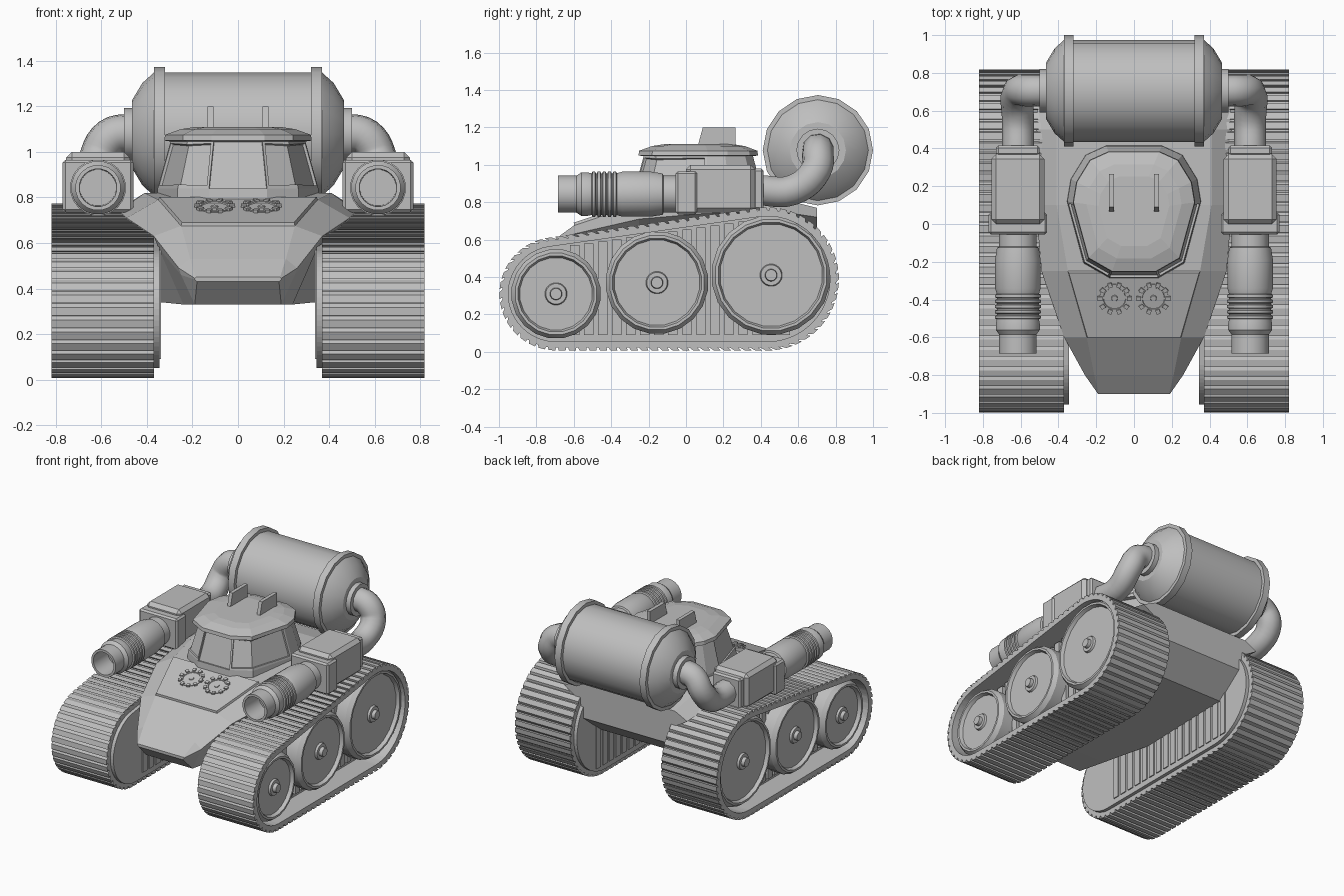
import bpy, bmesh, math
from mathutils import Vector, Matrix
from mathutils.geometry import convex_hull_2d

cube = bpy.data.objects.get("Cube")
if cube:
    bpy.data.objects.remove(cube, do_unlink=True)

GREY = (0.52, 0.52, 0.52, 1)
metal = bpy.data.materials.new("plain grey")
metal.use_nodes = True
metal.diffuse_color = GREY
metal.node_tree.nodes["Principled BSDF"].inputs["Base Color"].default_value = GREY


def finish(name, bm, smooth=None, bevel=0):
    bmesh.ops.remove_doubles(bm, verts=bm.verts, dist=1e-5)
    bmesh.ops.recalc_face_normals(bm, faces=bm.faces)
    me = bpy.data.meshes.new(name)
    bm.to_mesh(me)
    bm.free()
    ob = bpy.data.objects.new(name, me)
    bpy.context.collection.objects.link(ob)
    me.materials.append(metal)
    if bevel:
        mod = ob.modifiers.new("Bevel", "BEVEL")
        mod.width, mod.segments = bevel, 1
    if smooth:
        bpy.ops.object.select_all(action="DESELECT")
        ob.select_set(True)
        bpy.context.view_layer.objects.active = ob
        bpy.ops.object.shade_smooth_by_angle(angle=math.radians(smooth))
    return ob


def loft(bm, rings, caps=True, closed=False):
    """Skin a list of equal-length point rings."""
    vr = [[bm.verts.new(p) for p in ring] for ring in rings]
    n = len(vr[0])
    faces = []
    pairs = list(zip(vr, vr[1:])) + ([(vr[-1], vr[0])] if closed else [])
    for a, b in pairs:
        faces.append([bm.faces.new((a[i], a[(i + 1) % n], b[(i + 1) % n], b[i])) for i in range(n)])
    if caps and not closed:
        bm.faces.new(vr[0])
        bm.faces.new(vr[-1])
    return faces


def prism(name, outline, x0, x1, bevel=0):
    """Extrude a (y, z) outline along x."""
    bm = bmesh.new()
    loft(bm, [[(x, y, z) for y, z in outline] for x in (x0, x1)])
    return finish(name, bm, bevel=bevel)


def lathe(name, profile, axis, loc, n=20, smooth=35, turn=0.0):
    """Revolve (distance, radius) pairs about the axis through loc."""
    axis = Vector(axis).normalized()
    u = axis.orthogonal().normalized()
    v = axis.cross(u)
    bm = bmesh.new()
    angles = [math.tau * (i + turn) / n for i in range(n)]
    rings = [[Vector(loc) + axis * d + (u * math.cos(a) + v * math.sin(a)) * max(r, 1e-4)
              for a in angles] for d, r in profile]
    loft(bm, rings)
    return finish(name, bm, smooth)


def box(bm, x0, x1, y0, y1, z0, z1):
    m = Matrix.Translation(((x0 + x1) / 2, (y0 + y1) / 2, (z0 + z1) / 2))
    bmesh.ops.create_cube(bm, size=1, matrix=m @ Matrix.Diagonal((x1 - x0, y1 - y0, z1 - z0, 1)))


def belt(offset):
    """Outline of a belt around the front and rear rollers."""
    pts = []
    for cy, cz, r in ((-0.695, 0.31, 0.305), (0.435, 0.39, 0.385)):
        for i in range(64):
            a = math.tau * i / 64
            pts.append(Vector((cy + (r + offset) * math.cos(a), cz + (r + offset) * math.sin(a))))
    return [pts[i] for i in convex_hull_2d(pts)]


def along(path, t):
    """Point at fraction t of a closed path."""
    lens = [(path[(i + 1) % len(path)] - p).length for i, p in enumerate(path)]
    d = (t % 1) * sum(lens)
    for i, length in enumerate(lens):
        if d <= length:
            return path[i].lerp(path[(i + 1) % len(path)], d / length)
        d -= length
    return path[0]


# Hull: sections run from keel to deck edge
sections = [
    (-0.90, (0.18, 0.43), (0.19, 0.44), (0.19, 0.445), (0.185, 0.45)),
    (-0.80, (0.19, 0.33), (0.25, 0.46), (0.26, 0.49), (0.21, 0.53)),
    (-0.60, (0.24, 0.33), (0.35, 0.58), (0.37, 0.63), (0.25, 0.675)),
    (-0.25, (0.34, 0.34), (0.36, 0.62), (0.49, 0.71), (0.35, 0.79)),
    (0.10, (0.35, 0.35), (0.37, 0.64), (0.52, 0.74), (0.41, 0.82)),
    (0.50, (0.35, 0.36), (0.37, 0.64), (0.52, 0.75), (0.41, 0.82)),
    (0.70, (0.35, 0.52), (0.37, 0.64), (0.50, 0.72), (0.40, 0.77)),
]
bm = bmesh.new()
skins = loft(bm, [[(x, y, z) for x, z in half] + [(-x, y, z) for x, z in reversed(half)]
                  for y, *half in sections])
bmesh.ops.inset_region(bm, faces=[skins[2][3]], thickness=0.05, depth=0)
bmesh.ops.inset_region(bm, faces=[skins[2][3]], thickness=0.006, depth=-0.015)
finish("hull", bm)

# Cabin with recessed windows and an overhanging roof
half = [(0.13, -0.29), (0.27, -0.21), (0.36, 0.12), (0.34, 0.24), (0.26, 0.37), (0.15, 0.42)]
outline = half + [(-x, y) for x, y in reversed(half)]


def cabin_ring(z, k):
    return [(x * k, 0.07 + (y - 0.07) * k, z) for x, y in outline]


bm = bmesh.new()
walls = loft(bm, [cabin_ring(*p) for p in ((0.74, 1.0), (0.84, 0.98), (1.05, 0.82))])[1]
for pane in ([walls[11]], walls[0:2], walls[9:11]):
    bmesh.ops.inset_region(bm, faces=pane, thickness=0.018, depth=0)
    bmesh.ops.inset_region(bm, faces=pane, thickness=0.003, depth=-0.012)
finish("cabin", bm)
bm = bmesh.new()
loft(bm, [cabin_ring(*p) for p in ((1.045, 0.80), (1.05, 0.90), (1.075, 0.89), (1.10, 0.70), (1.11, 0.52))])
finish("cabin_roof", bm)

# Round toothed hatches on the nose
up = Vector((0, -0.31, 0.95))
for s in (-1, 1):
    spot = (s * 0.103, -0.385, 0.735)
    lathe("nose_hatch", [(0, 0), (0, 0.08), (0.03, 0.08), (0.03, 0.06), (0.018, 0.055),
                         (0.018, 0.02), (0.03, 0.015), (0.03, 0)], up, spot, 20)
    bm = bmesh.new()
    for i in range(10):
        a = math.tau * i / 10
        m = Matrix.Translation(spot) @ up.to_track_quat("Z", "Y").to_matrix().to_4x4()
        m = m @ Matrix.Rotation(a, 4, "Z") @ Matrix.Translation((0.077, 0, 0.023))
        bmesh.ops.create_cube(bm, size=1, matrix=m @ Matrix.Diagonal((0.024, 0.022, 0.03, 1)))
    finish("hatch_teeth", bm)

# Large tank lying across the rear
side = [(0.32, 0.27), (0.32, 0.295), (0.37, 0.295), (0.37, 0.27), (0.42, 0.225), (0.465, 0.15),
        (0.465, 0.115), (0.50, 0.115), (0.50, 0.0)]
lathe("tank", [(-x, r) for x, r in reversed(side)] + side, (1, 0, 0), (0, 0.705, 1.078), 16, 30)

for s in (-1, 1):
    word = "left" if s > 0 else "right"
    prism(word + "_roof_fin", [(0.06, 1.09), (0.09, 1.20), (0.265, 1.20), (0.265, 1.09)], s * 0.107, s * 0.133)

    # Track with raised slats
    count = 80
    outer, inner = belt(-0.017), belt(-0.05)
    tread = belt(-0.002)
    loops = [[], []]
    for i in range(count):
        for f, path in ((0.0, outer), (0.2, outer), (0.27, tread), (0.93, tread)):
            t = (i + f) / count
            loops[0].append(along(path, t))
            loops[1].append(along(inner, t))
    bm = bmesh.new()
    loft(bm, [[(s * x, p.x, p.y) for p in loop] for loop, x in
              ((loops[0], 0.37), (loops[0], 0.82), (loops[1], 0.82), (loops[1], 0.37))], closed=True)
    finish(word + "_track", bm)

    # Inner frame and its upright ribs
    prism(word + "_track_frame", belt(-0.045), s * 0.345, s * 0.66)
    bm = bmesh.new()
    for i in range(16):
        y = -0.62 + i * 0.075
        for x0, x1 in ((0.338, 0.35), (0.65, 0.69)):
            box(bm, s * x0, s * x1, y, y + 0.05, 0.09, 0.57 + 0.14 * (y + 0.62))
    bmesh.ops.recalc_face_normals(bm, faces=bm.faces)
    finish(word + "_frame_ribs", bm)

    # Wheels, growing toward the rear
    for label, y, z, r in (("front", -0.695, 0.31, 0.24), ("middle", -0.155, 0.37, 0.275), ("rear", 0.455, 0.41, 0.32)):
        lathe(f"{word}_{label}_wheel",
              [(0.60, 0), (0.60, r), (0.77, r), (0.80, r - 0.02), (0.80, r - 0.035), (0.775, r - 0.045),
               (0.775, 0.06), (0.79, 0.055), (0.79, 0.033), (0.815, 0.03), (0.815, 0)],
              (s, 0, 0), (0, y, z), 20, 25)

    # Gun housing with a front collar
    gx = s * 0.615
    bm = bmesh.new()
    box(bm, gx - 0.14, gx + 0.14, 0.0, 0.37, 0.745, 1.0)
    finish(word + "_gun_housing", bm, bevel=0.025)
    bm = bmesh.new()
    box(bm, gx - 0.155, gx + 0.155, -0.055, 0.06, 0.735, 0.965)
    box(bm, gx - 0.115, gx + 0.115, 0.36, 0.415, 0.76, 0.98)
    finish(word + "_gun_collars", bm, bevel=0.012)

    # Gun barrel with cooling ribs and an open muzzle
    ribs = []
    for i in range(5):
        y = 0.37 + i * 0.028
        ribs += [(y, 0.113), (y + 0.004, 0.123), (y + 0.018, 0.123), (y + 0.022, 0.113)]
    lathe(word + "_gun_barrel",
          [(0.0, 0), (0.0, 0.1), (0.12, 0.1), (0.125, 0.112), (0.19, 0.122), (0.34, 0.122)] + ribs +
          [(0.53, 0.118), (0.56, 0.118), (0.585, 0.1), (0.685, 0.1), (0.685, 0.083), (0.52, 0.08), (0.52, 0)],
          (0, -1, 0), (gx, 0, 0.843), 20, 30)

    # Feed pipe curving from the gun housing to the tank
    cu = bpy.data.curves.new(word + "_feed_pipe", "CURVE")
    cu.dimensions = "3D"
    cu.bevel_depth, cu.bevel_resolution, cu.resolution_u = 0.085, 3, 5
    cu.use_fill_caps = True
    sp = cu.splines.new("BEZIER")
    path = [(0.615, 0.38, 0.865), (0.615, 0.57, 0.865), (0.615, 0.695, 0.97), (0.56, 0.705, 1.065), (0.46, 0.705, 1.085)]
    sp.bezier_points.add(len(path) - 1)
    for bp, (x, y, z) in zip(sp.bezier_points, path):
        bp.co = (s * x, y, z)
        bp.handle_left_type = bp.handle_right_type = "AUTO"
    sp.use_smooth = True
    cu.materials.append(metal)
    bpy.context.collection.objects.link(bpy.data.objects.new(word + "_feed_pipe", cu))
